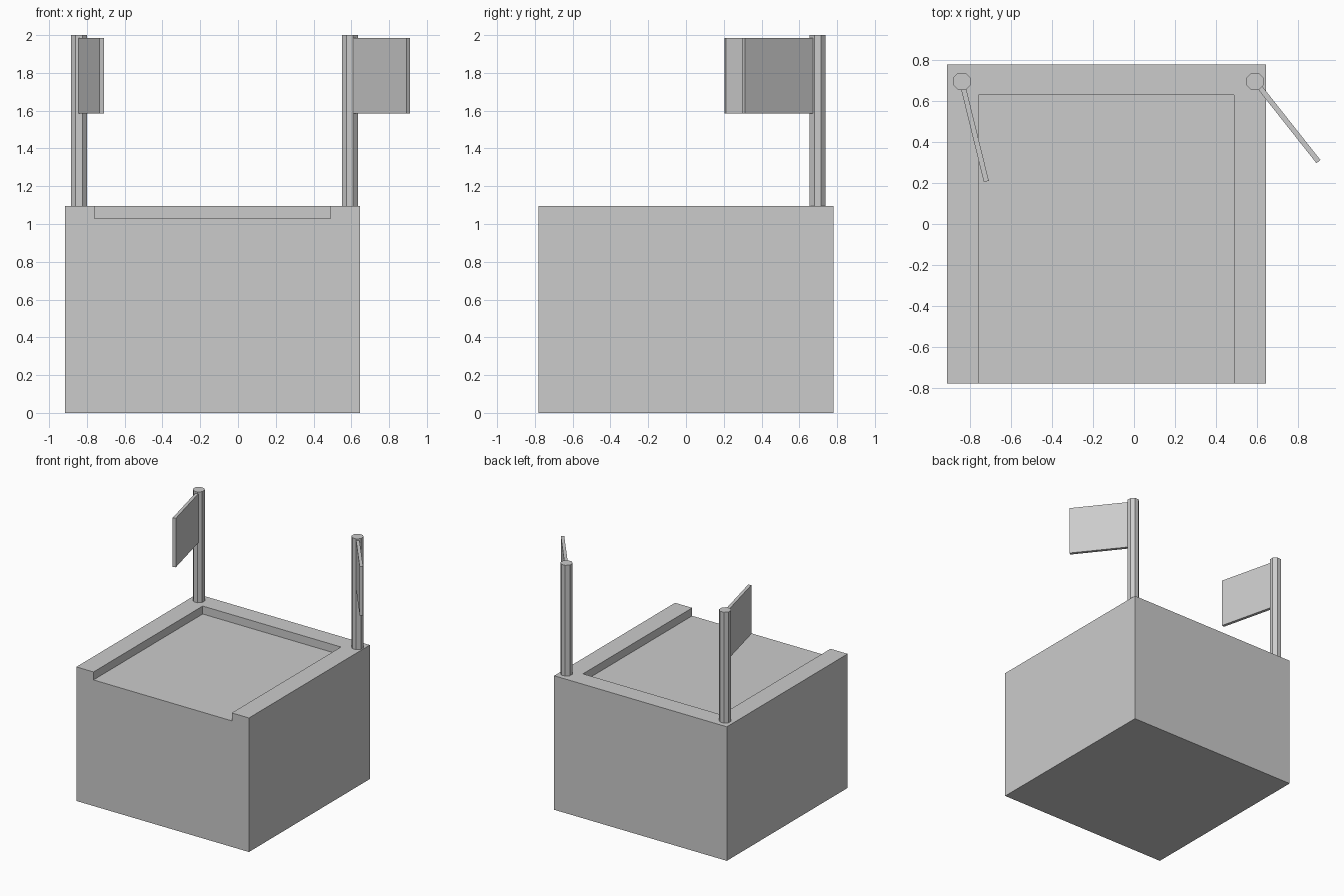
import bpy, math
from mathutils import Vector

if "Cube" in bpy.data.objects:
    bpy.data.objects.remove(bpy.data.objects["Cube"])

grey = bpy.data.materials.new("light_grey")
grey.diffuse_color = (0.6, 0.6, 0.6, 1)
grey.use_nodes = True
grey.node_tree.nodes["Principled BSDF"].inputs["Base Color"].default_value = grey.diffuse_color


def box(name, lo, hi):
    """Axis-aligned box from its low and high corners."""
    lo, hi = Vector(lo), Vector(hi)
    bpy.ops.mesh.primitive_cube_add(size=1, location=(lo + hi) / 2)
    ob = bpy.context.object
    ob.name = name
    ob.scale = hi - lo
    bpy.ops.object.transform_apply(location=False, rotation=False, scale=True)
    ob.data.materials.append(grey)
    return ob


# Block with a shallow recess that is open at the front
block = box("base_block", (-0.915, -0.78, 0), (0.645, 0.78, 1.095))
cutter = box("recess_cutter", (-0.76, -0.98, 1.03), (0.49, 0.63, 1.3))
cutter.hide_render = True
cutter.hide_set(True)
cut = block.modifiers.new("recess", 'BOOLEAN')
cut.operation = 'DIFFERENCE'
cut.solver = 'EXACT'
cut.object = cutter


def flag(side, px, py, tip):
    """Octagonal pole with a thin rigid flag reaching towards tip."""
    base, top = 1.09, 2.0
    bpy.ops.mesh.primitive_cylinder_add(
        vertices=8, radius=0.046, depth=top - base,
        location=(px, py, (base + top) / 2), rotation=(0, 0, math.pi / 8))
    pole = bpy.context.object
    pole.name = side + "_pole"
    pole.data.materials.append(grey)

    d = Vector((tip[0] - px, tip[1] - py))
    panel = box(side + "_flag", (0, -0.0125, 1.585), (d.length, 0.0125, 1.985))
    panel.location = (px + d.x / 2, py + d.y / 2, 1.785)
    panel.rotation_euler.z = math.atan2(d.y, d.x)


# Flag poles on the two back corners
flag("left", -0.842, 0.697, (-0.722, 0.208))
flag("right", 0.592, 0.697, (0.902, 0.305))
